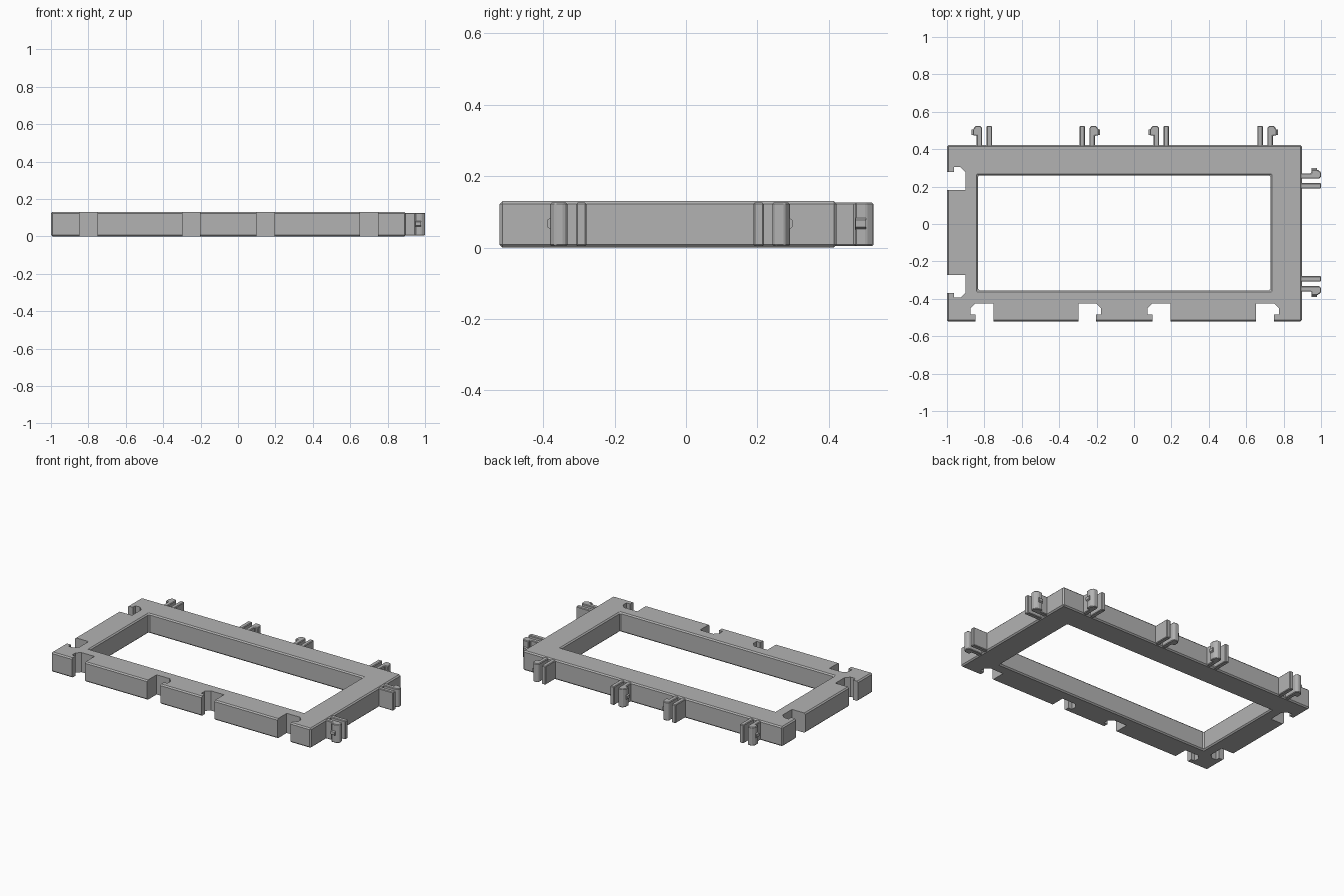
import bpy
import bmesh
from mathutils import Vector

default = bpy.data.objects.get("Cube")
if default:
    bpy.data.objects.remove(default, do_unlink=True)

# Single flat grey
grey = bpy.data.materials.new("plain_grey")
grey.use_nodes = True
colour = (0.45, 0.45, 0.45, 1)
grey.diffuse_color = colour
grey.node_tree.nodes["Principled BSDF"].inputs["Base Color"].default_value = colour

HEIGHT = 0.13
LEFT, RIGHT, FRONT, BACK = -1.0, 0.897, -0.522, 0.422
X, Y = Vector((1, 0, 0)), Vector((0, 1, 0))


def finish(name, bm):
    bmesh.ops.recalc_face_normals(bm, faces=bm.faces[:])
    mesh = bpy.data.meshes.new(name)
    bm.to_mesh(mesh)
    bm.free()
    mesh.materials.append(grey)
    obj = bpy.data.objects.new(name, mesh)
    bpy.context.collection.objects.link(obj)
    return obj


def add_prism(bm, profile, place, low, high):
    """Extrude a flat profile upwards; place maps (u, v) to the ground plane."""
    verts = [bm.verts.new(place(u, v) + Vector((0, 0, low))) for u, v in profile]
    face = bm.faces.new(verts)
    new = bmesh.ops.extrude_face_region(bm, geom=[face])["geom"]
    bmesh.ops.translate(bm, vec=(0, 0, high - low),
                        verts=[g for g in new if isinstance(g, bmesh.types.BMVert)])


def add_wedge(bm, place, u_base, u_tip, v0, v1, z_base, z_tip):
    """Tapered bump that narrows in height towards its tip."""
    rows = []
    for v in (v0, v1):
        rows.append([bm.verts.new(place(u, v) + Vector((0, 0, z))) for u, z in (
            (u_base, z_base[0]), (u_tip, z_tip[0]), (u_tip, z_tip[1]), (u_base, z_base[1]))])
    bm.faces.new(rows[0])
    bm.faces.new(rows[1])
    for i in range(4):
        j = (i + 1) % 4
        bm.faces.new((rows[0][i], rows[0][j], rows[1][j], rows[1][i]))


def bevel(obj, width):
    mod = obj.modifiers.new("edge_chamfer", "BEVEL")
    mod.width = width
    mod.segments = 1
    mod.limit_method = "ANGLE"


def bake(obj):
    graph = bpy.context.evaluated_depsgraph_get()
    graph.update()
    mesh = bpy.data.meshes.new_from_object(obj.evaluated_get(graph))
    obj.modifiers.clear()
    obj.data = mesh


# Rectangular frame with an off-centre opening
bm = bmesh.new()
outer = [(LEFT, FRONT), (RIGHT, FRONT), (RIGHT, BACK), (LEFT, BACK)]
inner = [(-0.834, -0.355), (0.73, -0.355), (0.73, 0.26), (-0.834, 0.26)]
o = [bm.verts.new((x, y, 0)) for x, y in outer]
n = [bm.verts.new((x, y, 0)) for x, y in inner]
ring = [bm.faces.new((o[i], o[(i + 1) % 4], n[(i + 1) % 4], n[i])) for i in range(4)]
extruded = bmesh.ops.extrude_face_region(bm, geom=ring)["geom"]
bmesh.ops.translate(bm, vec=(0, 0, HEIGHT),
                    verts=[g for g in extruded if isinstance(g, bmesh.types.BMVert)])
frame = finish("frame", bm)
bevel(frame, 0.008)

# Clip stations: position along the edge and the way the hook points
long_edge = [(-0.8, -1), (-0.25, 1), (0.146, -1), (0.701, 1)]
short_edge = [(0.23, 1), (-0.32, -1)]


def placer(origin, along, out, side):
    return lambda u, v: origin + along * (u * side) + out * v


notches = [placer(Vector((p, FRONT, 0)), X, Y, s) for p, s in long_edge]
notches += [placer(Vector((LEFT, p, 0)), Y, X, s) for p, s in short_edge]
clips = [("back", placer(Vector((p, BACK, 0)), X, Y, s)) for p, s in long_edge]
clips += [("left", placer(Vector((RIGHT, p, 0)), Y, X, s)) for p, s in short_edge]

# Hooked notches cut through the front and right edges
notch_profile = [(-0.048, -0.03), (0.048, -0.03), (0.048, 0.037), (0.074, 0.037),
                 (0.074, 0.072), (0.048, 0.098), (-0.048, 0.098)]
bm = bmesh.new()
for place in notches:
    add_prism(bm, notch_profile, place, -0.05, HEIGHT + 0.05)
cutter = finish("notch_cutter", bm)
cutter.hide_render = True
cut = frame.modifiers.new("notches", "BOOLEAN")
cut.object = cutter
cut.operation = "DIFFERENCE"
cut.solver = "EXACT"
bake(frame)
bpy.data.objects.remove(cutter, do_unlink=True)

# Snap clips: a hooked arm with a small bump, beside a straight pin
hook_profile = [(0.012, -0.015), (0.041, -0.015), (0.041, 0.051), (0.061, 0.051),
                (0.061, 0.083), (0.047, 0.103), (0.022, 0.103), (0.012, 0.093)]
pin_profile = [(-0.041, -0.015), (-0.012, -0.015), (-0.012, 0.103), (-0.041, 0.103)]
for i, (edge, place) in enumerate(clips, 1):
    for part, profile in (("hook", hook_profile), ("pin", pin_profile)):
        bm = bmesh.new()
        add_prism(bm, profile, place, 0.004, 0.126)
        arm = finish(f"{edge}_clip_{part}_{i}", bm)
        bevel(arm, 0.004)
        bake(arm)
    bm = bmesh.new()
    add_wedge(bm, place, 0.055, 0.069, 0.053, 0.082, (0.048, 0.086), (0.058, 0.077))
    finish(f"{edge}_clip_bump_{i}", bm)
